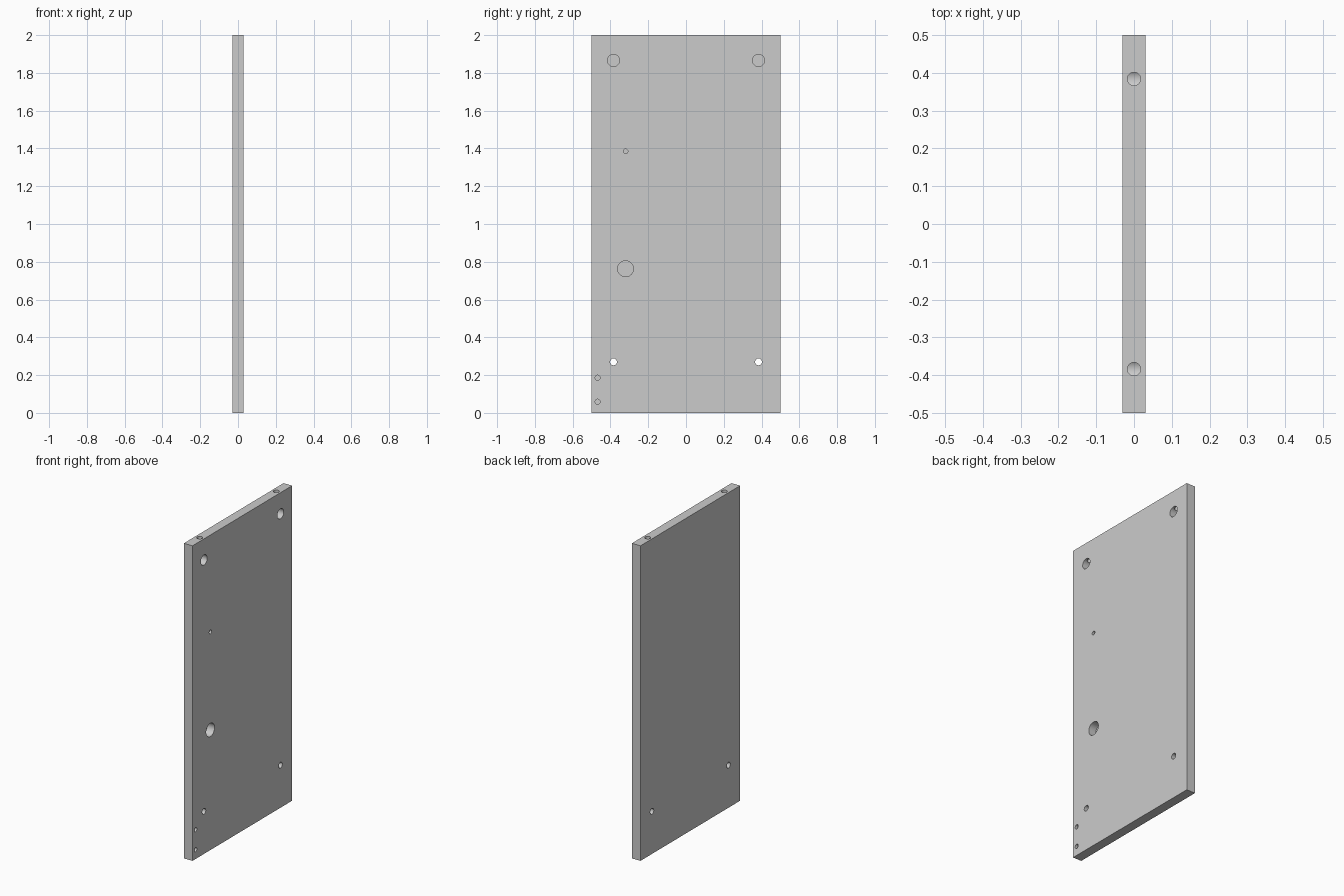
import bpy, math

if "Cube" in bpy.data.objects:
    bpy.data.objects.remove(bpy.data.objects["Cube"])

T, W, H = 0.06, 1.0, 2.0   # panel thickness, width, height

# Panel board
bpy.ops.mesh.primitive_cube_add(size=1, location=(0, 0, H / 2))
panel = bpy.context.object
panel.name = "side_panel"
panel.scale = (T, W, H)
bpy.ops.object.transform_apply(location=True, rotation=False, scale=True)


def drill(radius, location, depth, rotation=(0, 0, 0)):
    """Cut a round hole centred on location along the rotated z axis."""
    bpy.ops.mesh.primitive_cylinder_add(vertices=48, radius=radius, depth=depth,
                                        location=location, rotation=rotation)
    cutter = bpy.context.object
    cutter.name = "drill_cutter"
    cutter.hide_render = True
    mod = panel.modifiers.new("hole", 'BOOLEAN')
    mod.operation = 'DIFFERENCE'
    mod.solver = 'EXACT'
    mod.object = cutter
    bpy.context.view_layer.objects.active = panel
    bpy.ops.object.modifier_apply(modifier=mod.name)
    bpy.data.objects.remove(cutter, do_unlink=True)


def face_hole(y, z, radius, depth):
    """Hole drilled into the +x face to the given depth."""
    over = 0.02
    drill(radius, (T / 2 + (over - depth) / 2, y, z), depth + over,
          (0, math.pi / 2, 0))


for y in (-0.384, 0.384):
    face_hole(y, 1.866, 0.032, 0.05)                  # cam lock pocket
    drill(0.0175, (0, y, 1.943), 0.154)               # bolt hole from top edge
    face_hole(y, 0.27, 0.018, T + 0.02)               # through hole

face_hole(-0.32, 1.385, 0.012, 0.045)                 # small pin hole
face_hole(-0.32, 0.763, 0.042, 0.05)                  # large round pocket
for z in (0.059, 0.186):
    face_hole(-0.468, z, 0.0135, 0.045)               # corner pilot holes

# Smooth hole walls, sharp board edges
bpy.ops.object.select_all(action='DESELECT')
panel.select_set(True)
bpy.context.view_layer.objects.active = panel
bpy.ops.object.shade_smooth_by_angle(angle=math.radians(30))
